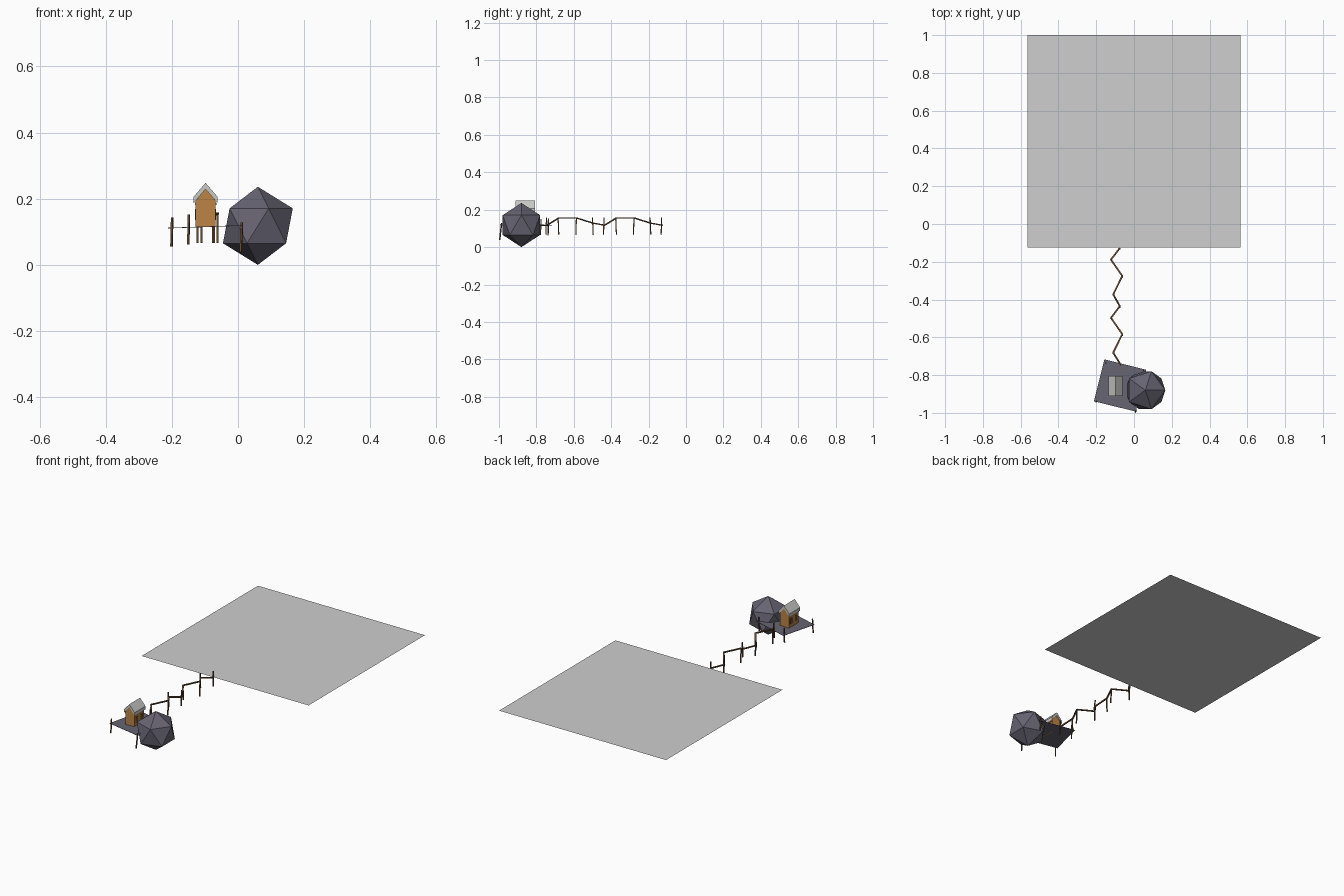
import bpy, bmesh, math
from mathutils import Vector, Matrix

if "Cube" in bpy.data.objects:
    bpy.data.objects.remove(bpy.data.objects["Cube"])


def mat(name, r, g, b):
    m = bpy.data.materials.new(name)
    m.diffuse_color = (r, g, b, 1)
    m.use_nodes = True
    m.node_tree.nodes["Principled BSDF"].inputs["Base Color"].default_value = m.diffuse_color
    return m


GREY = mat("pale_grey", 0.62, 0.62, 0.62)
ROOF = mat("roof_grey", 0.58, 0.58, 0.56)
ROCK = mat("slate_purple", 0.135, 0.127, 0.168)
WALL = mat("ochre_wall", 0.50, 0.23, 0.06)
WOOD = mat("dark_wood", 0.14, 0.07, 0.03)


def mesh_object(name, bm, material):
    bmesh.ops.recalc_face_normals(bm, faces=bm.faces)
    me = bpy.data.meshes.new(name)
    bm.to_mesh(me)
    bm.free()
    me.materials.append(material)
    ob = bpy.data.objects.new(name, me)
    bpy.context.collection.objects.link(ob)
    return ob


def box(name, center, size, material, rot=None):
    bm = bmesh.new()
    bmesh.ops.create_cube(bm, size=1, matrix=Matrix.Diagonal((*size, 1)))
    ob = mesh_object(name, bm, material)
    ob.matrix_world = Matrix.Translation(center) @ (rot or Matrix())
    return ob


def beam(name, a, b, w, h, material):
    a, b = Vector(a), Vector(b)
    d = b - a
    rot = d.to_track_quat('Y', 'Z').to_matrix().to_4x4()
    return box(name, (a + b) / 2, (w, d.length, h), material, rot)


def prism(name, profile, y0, y1, material):
    # extrude an x-z profile along y
    bm = bmesh.new()
    f = bm.faces.new([bm.verts.new((x, y0, z)) for x, z in profile])
    ext = bmesh.ops.extrude_face_region(bm, geom=[f])
    moved = [v for v in ext["geom"] if isinstance(v, bmesh.types.BMVert)]
    bmesh.ops.translate(bm, verts=moved, vec=(0, y1 - y0, 0))
    return mesh_object(name, bm, material)


# large flat ground sheet
bpy.ops.mesh.primitive_plane_add(size=1, location=(0, 0.4375, 0.118))
ground = bpy.context.object
ground.name = "ground_sheet"
ground.scale = (1.13, 1.125, 1)
ground.data.materials.append(GREY)

# boulder
bpy.ops.mesh.primitive_ico_sphere_add(subdivisions=1, radius=0.118, location=(0.06, -0.88, 0.118))
boulder = bpy.context.object
boulder.name = "boulder"
boulder.data.materials.append(ROCK)

# tilted square deck
tilt = Matrix.Rotation(math.radians(-2), 4, 'Y') @ Matrix.Rotation(math.radians(-14), 4, 'Z')
box("deck", (-0.074, -0.855, 0.116), (0.228, 0.228, 0.002), ROCK, tilt)

# deck corner posts
for i, (top, bottom) in enumerate([
        ((-0.199, -0.938, 0.143), (-0.201, -0.942, 0.056)),
        ((-0.149, -0.735, 0.152), (-0.150, -0.738, 0.062)),
        ((0.012, -0.986, 0.128), (0.008, -0.996, 0.038)),
        ((0.050, -0.775, 0.150), (0.050, -0.778, 0.064))]):
    beam(f"deck_post_{i}", top, bottom, 0.006, 0.006, WOOD)

# zigzag walkway: one four-step chain, repeated twice
chain = [(-0.075, 0.0, 0.117), (-0.122, -0.062, 0.128), (-0.062, -0.148, 0.155), (-0.110, -0.246, 0.155)]
nodes = [(x, -0.127 - 0.308 * k + y, z) for k in range(2) for x, y, z in chain]
nodes.append((-0.072, -0.743, 0.117))
for i in range(len(nodes) - 1):
    beam(f"walkway_beam_{i}", nodes[i], nodes[i + 1], 0.009, 0.006, WOOD)
for i, (x, y, z) in enumerate(nodes):
    lean = 0.004 if i % 2 else -0.003
    beam(f"walkway_post_{i}", (x, y - 0.003, 0.158), (x, y - 0.003 + lean, 0.066), 0.006, 0.006, WOOD)

# hut walls
CX, Y0, Y1 = -0.098, -0.905, -0.812
prism("hut_walls", [(CX - 0.030, 0.115), (CX + 0.030, 0.115), (CX + 0.030, 0.192),
                    (CX, 0.235), (CX - 0.030, 0.192)], Y0, Y1, WALL)

# hut roof
prism("hut_roof", [(CX - 0.036, 0.187), (CX, 0.229), (CX + 0.036, 0.187),
                   (CX + 0.036, 0.206), (CX, 0.248), (CX - 0.036, 0.206)], Y0 - 0.006, Y1 + 0.006, ROOF)

# windows and eave beams on both long walls
for s, side in ((-1, "left"), (1, "right")):
    x = CX + s * 0.030
    box(f"eave_beam_{side}", (x, (Y0 + Y1) / 2, 0.185), (0.005, 0.09, 0.008), WOOD)
    for j, y in enumerate((-0.882, -0.835)):
        box(f"window_{side}_{j}", (x, y, 0.152), (0.004, 0.024, 0.034), WOOD)
